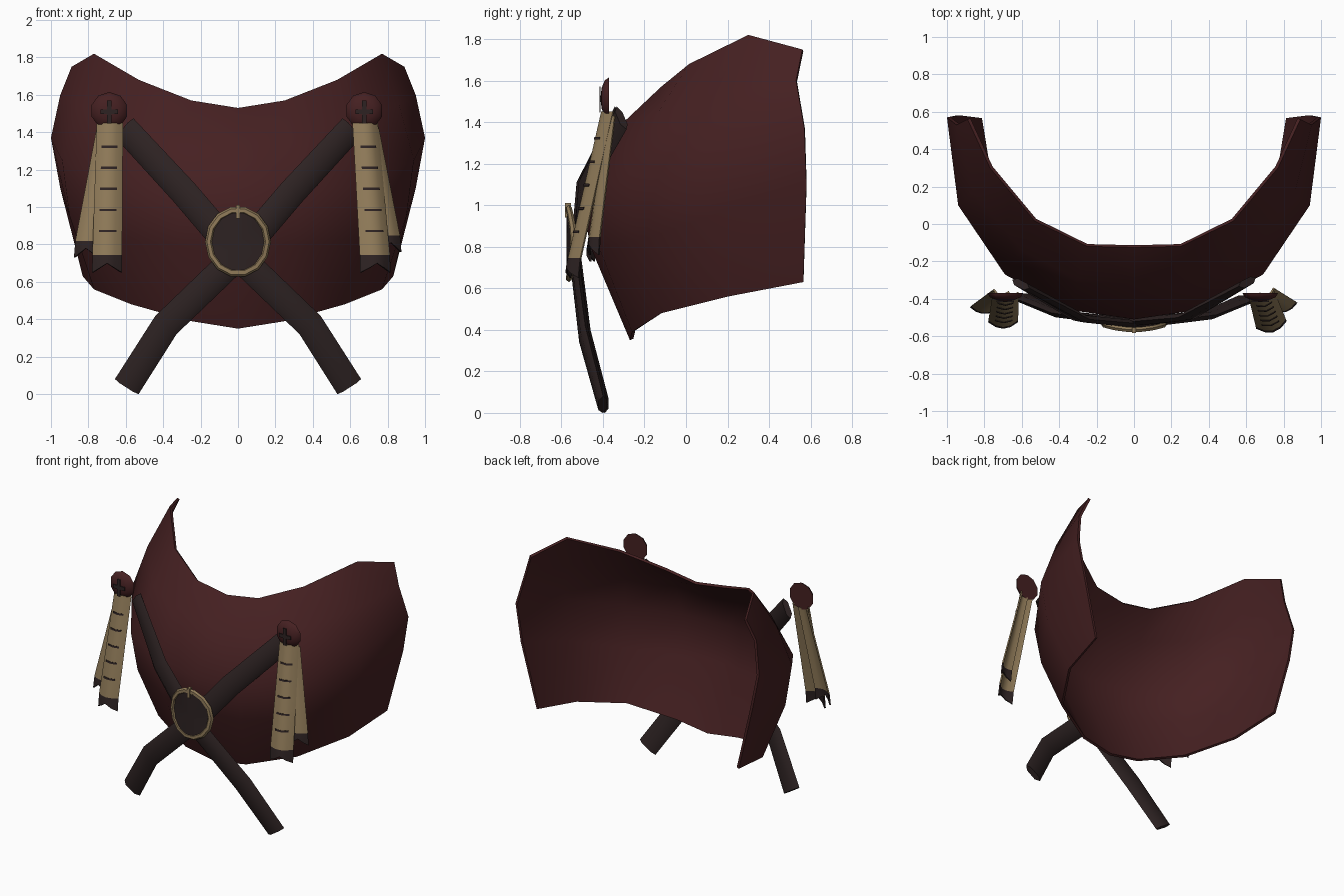
import bpy, bmesh, math
from mathutils import Vector, Matrix

cube = bpy.data.objects.get("Cube")
if cube:
    bpy.data.objects.remove(cube, do_unlink=True)


def material(name, rgb):
    m = bpy.data.materials.new(name)
    m.use_nodes = True
    m.diffuse_color = (*rgb, 1)
    m.node_tree.nodes["Principled BSDF"].inputs["Base Color"].default_value = (*rgb, 1)
    return m


RED = material("dark_red_hide", (0.06, 0.0145, 0.0155))
LEATHER = material("dark_leather", (0.026, 0.016, 0.016))
TAN = material("tan_cloth", (0.28, 0.198, 0.1))


def finish(ob, angle=40):
    """Select the object and smooth it, keeping strong edges sharp."""
    bpy.ops.object.select_all(action='DESELECT')
    ob.select_set(True)
    bpy.context.view_layer.objects.active = ob
    for mod in list(ob.modifiers):
        bpy.ops.object.modifier_apply(modifier=mod.name)
    bpy.ops.object.shade_smooth_by_angle(angle=math.radians(angle))
    return ob


def from_bmesh(name, bm, mats):
    me = bpy.data.meshes.new(name)
    bm.to_mesh(me)
    bm.free()
    for m in mats:
        me.materials.append(m)
    ob = bpy.data.objects.new(name, me)
    bpy.context.collection.objects.link(ob)
    return ob


def sheet(name, rows, thickness, mats, dark_rows=0, angle=40):
    """Skin rows of points (top to bottom, seen from outside) and thicken inward."""
    bm = bmesh.new()
    grid = [[bm.verts.new(p) for p in row] for row in rows]
    for r in range(len(grid) - 1):
        for c in range(len(grid[r]) - 1):
            f = bm.faces.new((grid[r][c], grid[r + 1][c],
                              grid[r + 1][c + 1], grid[r][c + 1]))
            f.material_index = int(r >= len(grid) - 1 - dark_rows)
    ob = from_bmesh(name, bm, mats)
    mod = ob.modifiers.new("thickness", 'SOLIDIFY')
    mod.thickness = thickness
    mod.offset = -1
    return finish(ob, angle)


# Curved hide shell: left half rows from the top edge down, mirrored to the right
half_rows = [
    [(0, -.125, 1.53), (.25, -.12, 1.57), (.53, .015, 1.68), (.77, .3, 1.82), (.89, .56, 1.75)],
    [(0, -.32, 1.38), (.3, -.3, 1.4), (.6, -.14, 1.44), (.86, .17, 1.55), (.95, .53, 1.6)],
    [(0, -.51, 1.07), (.34, -.46, 1.08), (.69, -.27, 1.12), (.94, .1, 1.25), (1, .57, 1.37)],
    [(0, -.46, .8), (.31, -.42, .8), (.67, -.22, .83), (.9, .12, .95), (.95, .58, 1.1)],
    [(0, -.27, .35), (.25, -.26, .39), (.57, -.12, .48), (.77, .2, .56), (.83, .565, .63)],
]
shell_rows = [[(-x, y, z) for x, y, z in row[:0:-1]] + row for row in half_rows]
sheet("hide_shell", shell_rows, 0.018, [RED], angle=50)


# Crossed straps: a flattened closed section swept along a bent path
def strap(name, side, shift):
    path = [Vector((x * side, y + shift, z)) for x, y, z in
            [(-.605, -.32, 1.42), (-.29, -.5, 1.08), (0, -.535, .74),
             (.385, -.49, .37), (.595, -.4, .04)]]
    section = [(-.075, 0), (-.042, .022), (.042, .022),
               (.075, 0), (.042, -.018), (-.042, -.018)]
    bm = bmesh.new()
    rings = []
    for i, p in enumerate(path):
        t = (path[min(i + 1, len(path) - 1)] - path[max(i - 1, 0)]).normalized()
        n = Vector((p.x * p.z * .6, -1, 0))
        n = (n - t * n.dot(t)).normalized()
        w = n.cross(t)
        rings.append([bm.verts.new(p + w * u + n * d) for u, d in section])
    for a, b in zip(rings, rings[1:]):
        for k in range(len(section)):
            bm.faces.new((a[k - 1], b[k - 1], b[k], a[k]))
    bm.faces.new(rings[0])
    bm.faces.new(rings[-1])
    bmesh.ops.recalc_face_normals(bm, faces=bm.faces[:])
    finish(from_bmesh(name, bm, [LEATHER]))


strap("strap_right_to_left", 1, 0)
strap("strap_left_to_right", -1, .01)


# Buckle: ring and backing disc curving back at the sides, and a prong
def place_buckle_part(name, mat, scale):
    ob = bpy.context.object
    ob.name = name
    for v in ob.data.vertices:
        v.co.z -= 1.2 * v.co.x ** 2
    ob.scale = scale
    ob.data.materials.append(mat)
    finish(ob)


pose = {"location": (0, -.565, .815), "rotation": (math.pi / 2, 0, 0)}
bpy.ops.mesh.primitive_torus_add(major_radius=.157, minor_radius=.019, major_segments=14,
                                 minor_segments=6, **pose)
place_buckle_part("buckle_ring", TAN, (1, 1.08, .8))
bpy.ops.mesh.primitive_cylinder_add(vertices=14, radius=.155, depth=.02,
                                    end_fill_type='TRIFAN', **pose)
place_buckle_part("buckle_backing", LEATHER, (1, 1.08, 1))


def box(name, centre, size, mat):
    bm = bmesh.new()
    bmesh.ops.create_cube(bm, size=1, matrix=Matrix.Translation(centre)
                          @ Matrix.Diagonal((*size, 1)))
    return from_bmesh(name, bm, [mat])


box("buckle_prong", (0, -.568, .975), (.022, .03, .07), TAN)


# Hanging cloth strips: arched sheets with a dark swallowtail end
def strip(name, top, bottom, widths, bulge, yaw, dashes=()):
    top, bottom, yaw = Vector(top), Vector(bottom), math.radians(yaw)
    across = Vector((math.cos(yaw), math.sin(yaw), 0))
    out = Vector((math.sin(yaw), -math.cos(yaw), 0))

    def point(u, t, lift=0, drop=0):
        half = widths[0] + (widths[1] - widths[0]) * t
        return (top.lerp(bottom, t) + across * half * u
                + out * (bulge * (1 - u * u) + lift) - Vector((0, 0, drop)))

    columns = (-1, -.5, 0, .5, 1)
    rows = [[point(u, t) for u in columns] for t in (0, .5, .94)]
    rows.append([point(u, 1, drop=.05 * abs(u)) for u in columns])
    sheet(name, rows, 0.01, [TAN, LEATHER], dark_rows=1)
    for i, t in enumerate(dashes):
        marks = [[point(u, t + d, lift=.005) for u in (-.6, -.5, 0, .5, .6)]
                 for d in (-.008, .008)]
        sheet(f"{name}_dash_{i + 1}", marks, 0.004, [LEATHER])


dash_steps = [.17 + .15 * i for i in range(5)]
strip("right_front_strip", (-.685, -.37, 1.45), (-.7, -.525, .7), (.07, .08), .035, 0,
      dash_steps)
strip("left_front_strip", (.68, -.37, 1.45), (.735, -.54, .7), (.07, .084), .04, 14,
      dash_steps)
strip("right_back_strip", (-.71, -.36, 1.43), (-.81, -.455, .78), (.045, .068), .025, -8)
strip("left_back_strip", (.71, -.36, 1.43), (.81, -.445, .81), (.045, .068), .025, 20)

# Domed knobs with a cross plate above each pair of strips
for x, label in ((-.688, "right"), (.675, "left")):
    bm = bmesh.new()
    bmesh.ops.create_uvsphere(bm, u_segments=10, v_segments=6, radius=.1)
    bmesh.ops.bisect_plane(bm, geom=bm.verts[:] + bm.edges[:] + bm.faces[:],
                           plane_co=(0, 0, 0), plane_no=(0, 0, -1), clear_outer=True)
    bmesh.ops.holes_fill(bm, edges=[e for e in bm.edges if e.is_boundary])
    bmesh.ops.transform(bm, verts=bm.verts[:], matrix=Matrix.Translation((x, -.37, 1.515))
                        @ Matrix.Rotation(math.pi / 2, 4, 'X') @ Matrix.Diagonal((1, 1, .42, 1)))
    finish(from_bmesh(f"{label}_knob", bm, [RED]))
    box(f"{label}_cross_upright", (x, -.414, 1.508), (.024, .006, .125), LEATHER)
    box(f"{label}_cross_bar", (x, -.413, 1.51), (.095, .006, .026), LEATHER)
